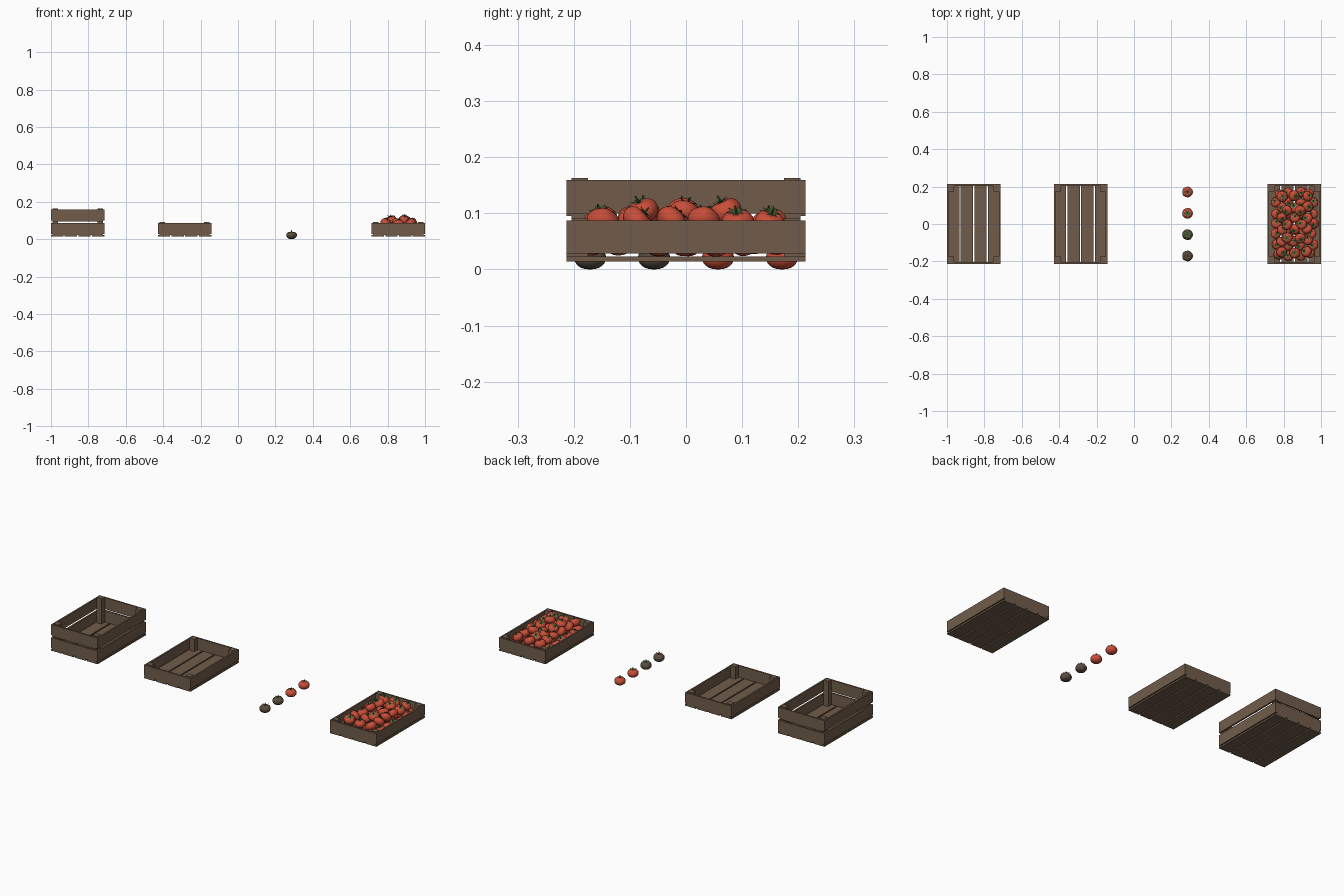
import bpy, bmesh, math, random
from mathutils import Vector

if "Cube" in bpy.data.objects:
    bpy.data.objects.remove(bpy.data.objects["Cube"])

random.seed(4)


def mat(name, rgb):
    m = bpy.data.materials.new(name)
    m.diffuse_color = (*rgb, 1)
    m.use_nodes = True
    m.node_tree.nodes["Principled BSDF"].inputs["Base Color"].default_value = m.diffuse_color
    return m


WOOD = mat("weathered wood", (0.165, 0.108, 0.07))
RED = mat("ripe red", (0.58, 0.075, 0.04))
GREEN = mat("leaf green", (0.05, 0.14, 0.035))
ROTTEN = mat("rotten skin", (0.10, 0.072, 0.047))
DRY = mat("dried stalk", (0.11, 0.075, 0.04))


def link(name, mesh, loc=(0, 0, 0)):
    ob = bpy.data.objects.new(name, mesh)
    ob.location = loc
    bpy.context.collection.objects.link(ob)
    return ob


def box(name, x0, x1, y0, y1, z0, z1):
    bm = bmesh.new()
    bmesh.ops.create_cube(bm, size=1)
    for v in bm.verts:
        v.co = Vector((v.co.x * (x1 - x0), v.co.y * (y1 - y0), v.co.z * (z1 - z0)))
    me = bpy.data.meshes.new(name)
    bm.to_mesh(me)
    bm.free()
    me.materials.append(WOOD)
    return link(name, me, ((x0 + x1) / 2, (y0 + y1) / 2, (z0 + z1) / 2))


# Crates: floor slats, corner posts and one or two rows of boards
HX, HY, T = 0.143, 0.213, 0.009
FLOOR = 0.023


def crate(cx, rows):
    width, gap = 0.066, (2 * HX - 4 * 0.066) / 3
    for i in range(4):
        x = cx - HX + i * (width + gap)
        box("floor_slat", x, x + width, -HY, HY, 0.014, FLOOR)
    for sx in (-1, 1):
        for sy in (-1, 1):
            xs = sorted((cx + sx * (HX - T), cx + sx * (HX - T - 0.029)))
            ys = sorted((sy * (HY - T), sy * (HY - T - 0.029)))
            box("corner_post", *xs, *ys, FLOOR, 0.091 + 0.072 * (rows - 1))
    for r in range(rows):
        top = 0.087 + 0.072 * r
        for s in (-1, 1):
            xs = sorted((cx + s * HX, cx + s * (HX - T)))
            ys = sorted((s * HY, s * (HY - T)))
            box("long_side_board", *xs, -HY, HY, top - 0.059, top)
            box("short_side_board", cx - HX + T, cx + HX - T, *ys, top - 0.064, top)


crate(-0.857, 2)
crate(-0.286, 1)
crate(0.857, 1)


# Tomato: lobed body of revolution with a leafy calyx and stalk
def tomato_mesh(name, skin, leaf):
    bm = bmesh.new()
    R, H, n, rings = 0.0285, 0.021, 30, 12

    def surf(t, a):
        lobe = 1 + 0.03 * math.cos(5 * a) * (0.5 + 0.5 * math.sin(t))
        r = R * math.cos(t) ** 0.85 * lobe
        dip = 0.006 * math.exp(-(r / 0.009) ** 2) * (t > 0)
        return Vector((r * math.cos(a), r * math.sin(a), H * math.sin(t) - dip))

    loops = []
    for i in range(1, rings):
        t = -math.pi / 2 + math.pi * i / rings
        loops.append([bm.verts.new(surf(t, 2 * math.pi * j / n)) for j in range(n)])
    low = bm.verts.new((0, 0, -H))
    high = bm.verts.new((0, 0, H - 0.006))
    for j in range(n):
        k = (j + 1) % n
        bm.faces.new((low, loops[0][k], loops[0][j]))
        bm.faces.new((high, loops[-1][j], loops[-1][k]))
        for a, b in zip(loops, loops[1:]):
            bm.faces.new((a[j], a[k], b[k], b[j]))
    body = len(bm.faces)
    # Calyx leaves, lifting at the tips
    for i in range(6):
        a = 2 * math.pi * i / 6
        u, w = Vector((math.cos(a), math.sin(a), 0)), Vector((-math.sin(a), math.cos(a), 0))
        pts = [(0.001, 0.0018, 0.0175), (0.008, 0.0036, 0.0205),
               (0.014, 0.0022, 0.0212), (0.019, 0.0002, 0.0225)]
        rows = [[bm.verts.new(u * d + w * s * h + Vector((0, 0, z))) for s in (-1, 1)]
                for d, h, z in pts]
        for p, q in zip(rows, rows[1:]):
            bm.faces.new((p[0], q[0], q[1], p[1]))
    # Stalk
    res = bmesh.ops.create_cone(bm, cap_ends=True, segments=8, radius1=0.0024,
                                radius2=0.0016, depth=0.015)
    for v in res["verts"]:
        v.co += Vector((0.002 if v.co.z > 0 else 0, 0, 0.0235))
    bm.faces.ensure_lookup_table()
    for i, f in enumerate(bm.faces):
        f.material_index = int(i >= body)
        f.smooth = i < body
    me = bpy.data.meshes.new(name)
    bm.to_mesh(me)
    bm.free()
    me.materials.append(skin)
    me.materials.append(leaf)
    return me


ripe = tomato_mesh("ripe_tomato", RED, GREEN)

# Row of four single tomatoes
singles = [(0.171, tomato_mesh("dry_stalk_tomato", RED, DRY)), (0.057, ripe),
           (-0.057, tomato_mesh("rotten_tomato", ROTTEN, GREEN)),
           (-0.171, tomato_mesh("rotten_dry_tomato", ROTTEN, DRY))]
for y, me in singles:
    link("single_" + me.name, me, (0.286, y, 0.021))


# Heap in the third crate: layers of columns x rows with random tilts
def layer(nx, ny, dx, dy, z, tilt):
    for i in range(nx):
        for j in range(ny):
            x, y = (i - (nx - 1) / 2) * dx, (j - (ny - 1) / 2) * dy
            if abs(x) > 0.08 and abs(y) > 0.16:
                x, y = x * 0.82, y * 0.94     # keep clear of the posts
            ob = link("heaped_tomato", ripe, (0.857 + x + random.uniform(-.005, .005),
                                              y + random.uniform(-.005, .005),
                                              z + random.uniform(-.004, .004)))
            ob.rotation_euler = (random.uniform(-tilt, tilt), random.uniform(-tilt, tilt),
                                 random.uniform(0, 6.28))
            ob.scale = [random.uniform(0.94, 1.04)] * 3


layer(4, 7, 0.064, 0.056, 0.05, 0.5)
layer(3, 6, 0.068, 0.06, 0.085, 0.7)
layer(2, 3, 0.07, 0.075, 0.1, 0.5)
